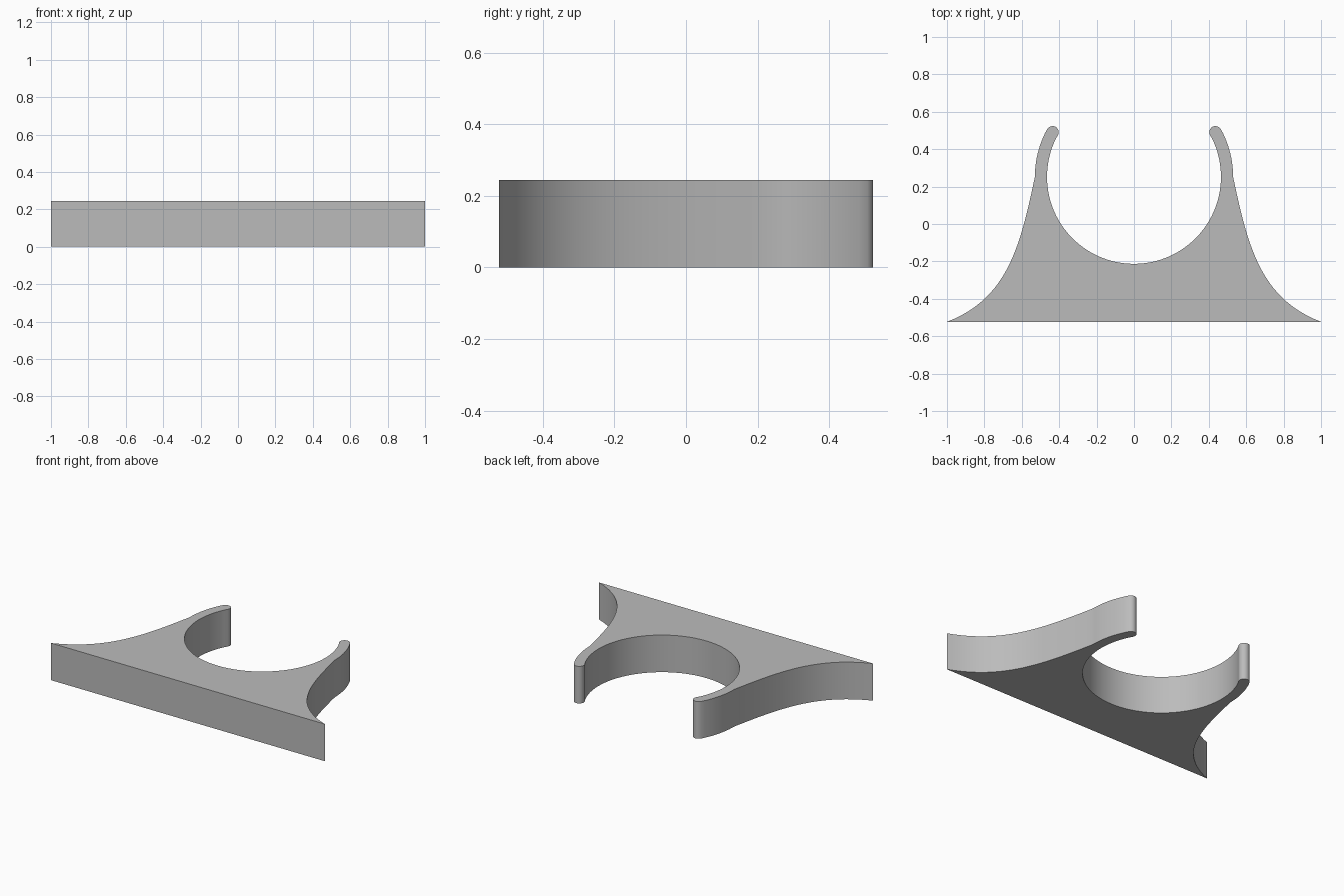
import bpy
import bmesh
from math import sin, cos, atan2, pi, radians
from mathutils import Vector
from mathutils.geometry import interpolate_bezier

cube = bpy.data.objects.get("Cube")
if cube:
    bpy.data.objects.remove(cube)

HEIGHT = 0.245
CENTRE = Vector((0, 0.252))
INNER, OUTER = 0.465, 0.53
TIP = Vector((0.435, 0.491))
TIP_R = (OUTER - INNER) / 2
tip_angle = atan2(TIP.y - CENTRE.y, TIP.x - CENTRE.x)


def arc(centre, radius, start, end, steps):
    """Points along a circular arc."""
    angles = [start + (end - start) * i / steps for i in range(steps + 1)]
    return [centre + Vector((cos(a), sin(a))) * radius for a in angles]


# Half profile: flared foot, clip arm, rounded tip, round seat
foot = interpolate_bezier(Vector((1, -0.523)), Vector((0.68, -0.40)),
                          Vector((0.61, -0.13)), Vector((OUTER, CENTRE.y)), 24)
half = [p.to_2d() for p in foot]
half += arc(CENTRE, OUTER, 0, tip_angle, 10)[1:]
half += arc(TIP, TIP_R, tip_angle, tip_angle + pi, 12)[1:]
half += arc(CENTRE, INNER, tip_angle, -pi / 2, 40)[1:]

# Mirror the half into a closed outline
outline = half + [Vector((-p.x, p.y)) for p in reversed(half[:-1])]

# Extrude the outline into the clip
bm = bmesh.new()
base = bm.faces.new([bm.verts.new((p.x, p.y, 0)) for p in outline])
result = bmesh.ops.extrude_face_region(bm, geom=[base], use_keep_orig=True)
top_verts = [g for g in result["geom"] if isinstance(g, bmesh.types.BMVert)]
bmesh.ops.translate(bm, verts=top_verts, vec=(0, 0, HEIGHT))
bmesh.ops.recalc_face_normals(bm, faces=bm.faces)
mesh = bpy.data.meshes.new("pipe_clip")
bm.to_mesh(mesh)
bm.free()

clip = bpy.data.objects.new("pipe_clip", mesh)
bpy.context.collection.objects.link(clip)

# Plain grey material
grey = bpy.data.materials.new("grey")
grey.use_nodes = True
colour = (0.5, 0.5, 0.5, 1)
grey.diffuse_color = colour
grey.node_tree.nodes["Principled BSDF"].inputs["Base Color"].default_value = colour
mesh.materials.append(grey)

# Smooth curved walls, sharp rims
bpy.context.view_layer.objects.active = clip
clip.select_set(True)
bpy.ops.object.shade_smooth_by_angle(angle=radians(30))
